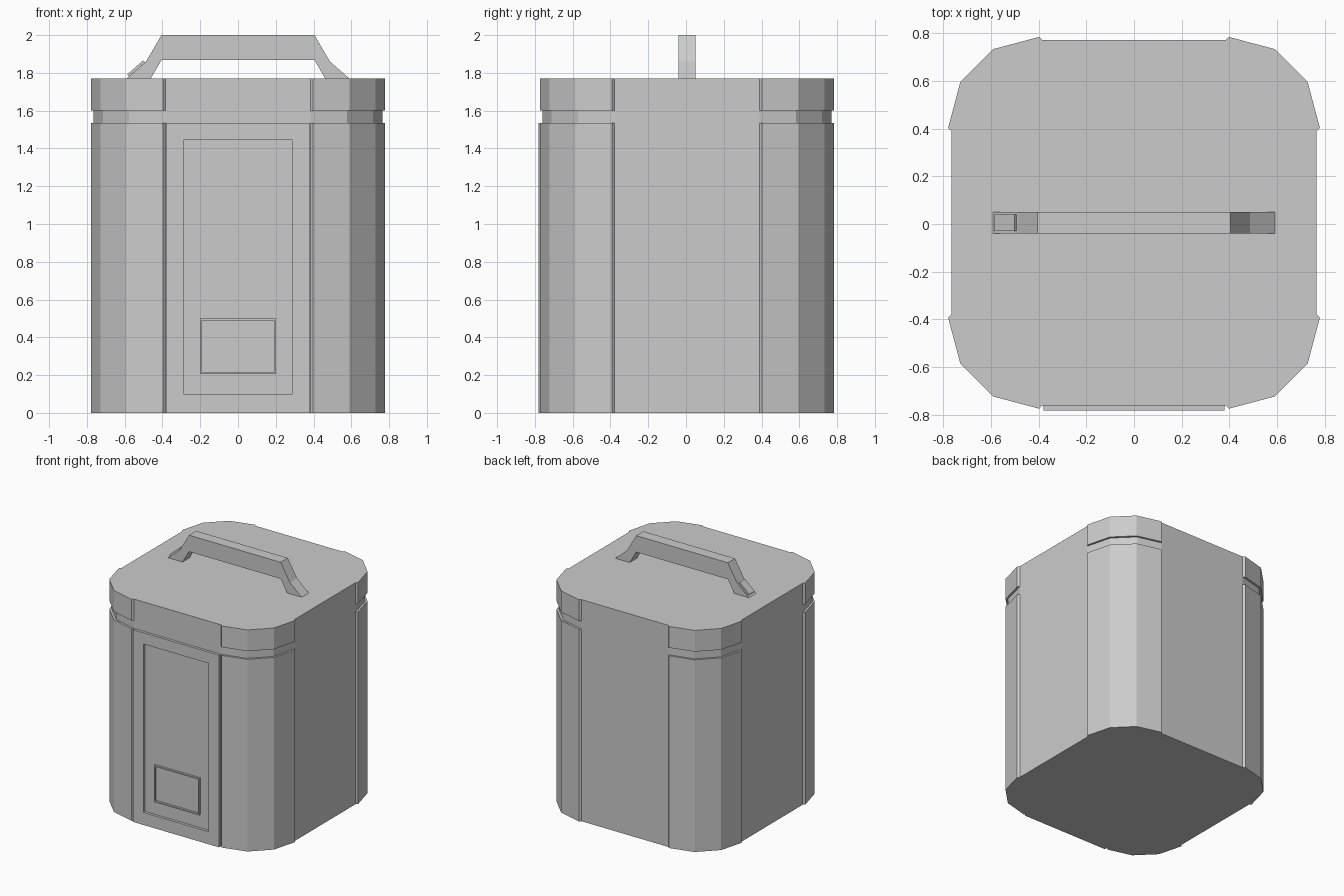
import bpy, bmesh
from mathutils import Vector

if "Cube" in bpy.data.objects:
    bpy.data.objects.remove(bpy.data.objects["Cube"])

YC = 0.005  # body centre is slightly behind the front panel


def mesh_object(name, verts, faces):
    me = bpy.data.meshes.new(name)
    me.from_pydata(verts, [], faces)
    bm = bmesh.new()
    bm.from_mesh(me)
    bmesh.ops.recalc_face_normals(bm, faces=bm.faces)
    bm.to_mesh(me)
    bm.free()
    ob = bpy.data.objects.new(name, me)
    bpy.context.collection.objects.link(ob)
    return ob


def prism(name, profile, a, b, place):
    """Extrude a 2D profile from a to b; place maps (u, v, depth) to xyz."""
    n = len(profile)
    verts = [place(u, v, d) for d in (a, b) for u, v in profile]
    faces = [tuple(range(n)), tuple(range(n, 2 * n))]
    faces += [(i, (i + 1) % n, n + (i + 1) % n, n + i) for i in range(n)]
    return mesh_object(name, verts, faces)


def upright(x, y, z):
    return (x, y + YC, z)


def frame(name, outer, inner, y_back, y_front):
    """Rectangular ring facing the front; rectangles are (x0, z0, x1, z1)."""
    verts = []
    for y in (y_back, y_front):
        for x0, z0, x1, z1 in (outer, inner):
            verts += [(x0, y, z0), (x1, y, z0), (x1, y, z1), (x0, y, z1)]
    faces = []
    for i in range(4):
        j = (i + 1) % 4
        faces += [(i, j, 4 + j, 4 + i), (8 + i, 8 + j, 12 + j, 12 + i),
                  (i, j, 8 + j, 8 + i), (4 + i, 4 + j, 12 + j, 12 + i)]
    return mesh_object(name, verts, faces)


# Core body with chamfered corners
core_corner = [(0.384, 0.766), (0.578, 0.716), (0.716, 0.578), (0.766, 0.384)]
post_corner = [(0.398, 0.779), (0.59, 0.728), (0.728, 0.59), (0.779, 0.398)]
signs = [(1, 1), (1, -1), (-1, -1), (-1, 1)]
outline = []
for sx, sy in signs:
    pts = [(x * sx, y * sy) for x, y in core_corner]
    outline += pts if sx * sy > 0 else pts[::-1]
prism("body_core", outline, 0, 1.77, upright)

# Raised corner posts and matching lid corners, leaving a groove between
shell = post_corner + core_corner[::-1]
for k, (sx, sy) in enumerate(signs):
    pts = [(x * sx, y * sy) for x, y in shell]
    prism(f"corner_post_{k}", pts, 0, 1.535, upright)
    prism(f"lid_corner_{k}", pts, 1.60, 1.77, upright)

# Front panel with recessed centre, and the small label frame inside it
frame("front_panel", (-0.38, 0, 0.38, 1.535), (-0.288, 0.1, 0.288, 1.445), -0.755, -0.782)
frame("label_frame", (-0.2, 0.205, 0.2, 0.5), (-0.19, 0.215, 0.19, 0.49), -0.755, -0.777)

# Carry handle
half = [(0.405, 2.0), (0.487, 1.86), (0.59, 1.77), (0.462, 1.77), (0.405, 1.868)]
handle = half + [(-x, z) for x, z in half[::-1]]
prism("handle", handle, -0.045, 0.045, lambda x, z, y: (x, y + YC, z))

# Latch plate on the left foot of the handle
a, b = Vector((-0.577, 1.781)), Vector((-0.492, 1.856))
n = Vector((a.y - b.y, b.x - a.x)).normalized() * 0.014
prism("handle_latch", [tuple(p) for p in (a, b, b + n, a + n)], -0.034, 0.034,
      lambda x, z, y: (x, y + YC, z))
